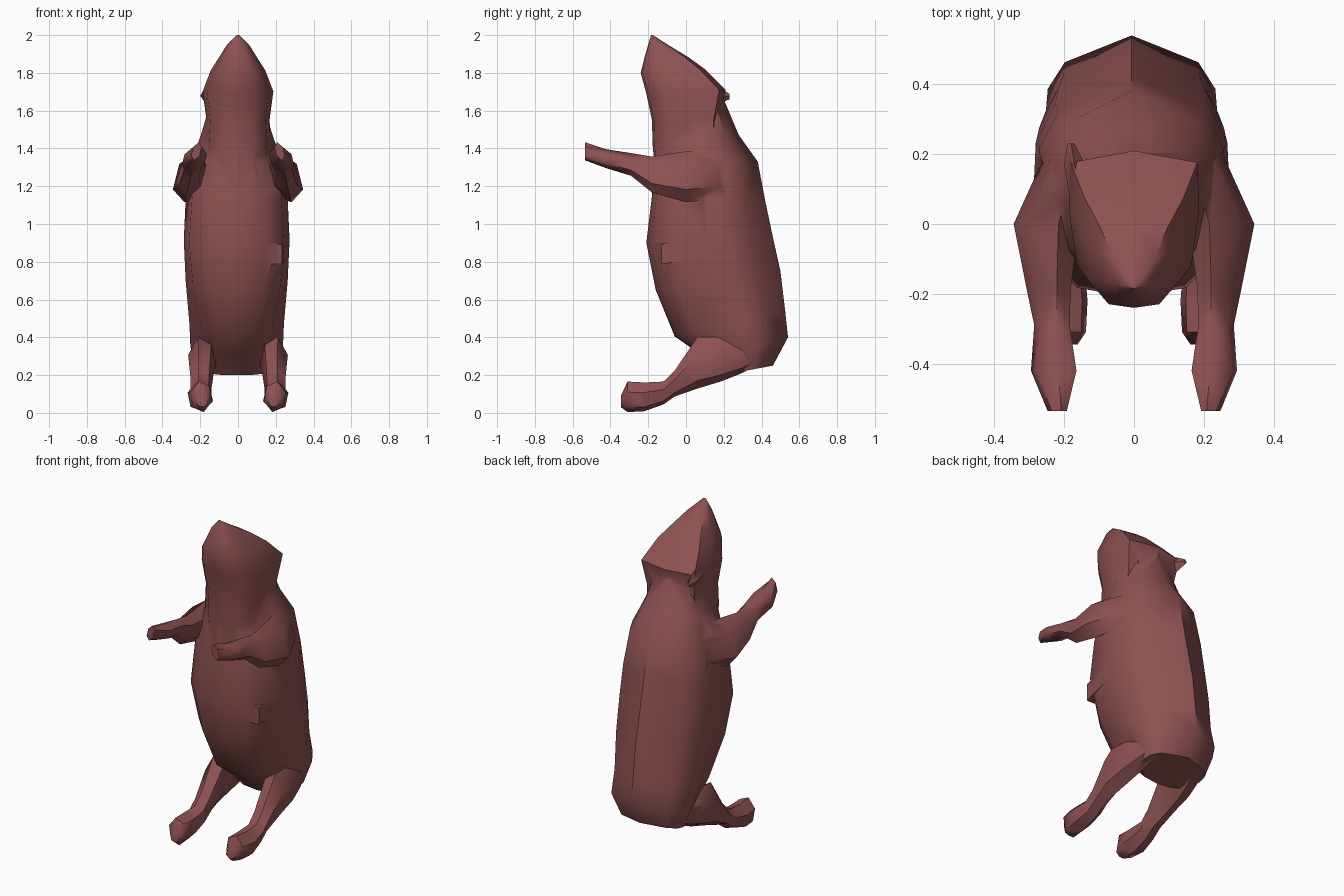
import bpy, bmesh, math

if "Cube" in bpy.data.objects:
    bpy.data.objects.remove(bpy.data.objects["Cube"])

fur = bpy.data.materials.new("reddish_brown_fur")
fur.diffuse_color = (0.27, 0.083, 0.083, 1)
fur.use_nodes = True
fur.node_tree.nodes["Principled BSDF"].inputs["Base Color"].default_value = fur.diffuse_color


def loft(name, rings):
    """Skin a list of equal-length point rings and cap both ends."""
    bm = bmesh.new()
    vr = [[bm.verts.new(p) for p in r] for r in rings]
    n = len(vr[0])
    for a, b in zip(vr, vr[1:]):
        for i in range(n):
            j = (i + 1) % n
            bm.faces.new((a[i], a[j], b[j], b[i]))
    bm.faces.new(vr[0])
    bm.faces.new(vr[-1])
    bmesh.ops.triangulate(bm, faces=bm.faces)
    bmesh.ops.recalc_face_normals(bm, faces=bm.faces)
    me = bpy.data.meshes.new(name)
    bm.to_mesh(me)
    bm.free()
    me.materials.append(fur)
    ob = bpy.data.objects.new(name, me)
    bpy.context.collection.objects.link(ob)
    return ob


def section(half, w, front, back, narrow=1.0, cx=0.0):
    """Mirrored cross-section; narrow scales the width of the front half."""
    full = half + [(-x, t) for x, t in reversed(half[1:-1])]
    return [(cx + x * w * (narrow if t < .4 else 1),
             front[0] + t * (back[0] - front[0]),
             front[1] + t * (back[1] - front[1])) for x, t in full]


def limb(name, side, stations, sides=6, turn=0.0, shear=0.0):
    """Tube along y; stations = (y, x, z, half width, half height)."""
    rings = []
    for y, x, z, rx, rz in stations:
        ring = []
        for k in range(sides):
            a = turn + k * math.tau / sides
            dz = rz * math.sin(a)
            ring.append((side * (x + rx * math.cos(a) - shear * dz), y, z + dz))
        rings.append(ring)
    return loft(name, rings)


# torso and neck: half width, front (y, z), back (y, z), front narrowing
trunk = [(0, 0), (.55, .04), (.9, .18), (1, .48), (.98, .66), (.78, .83), (0, 1)]
body_rings = [(.20, (.19, .20), (.46, .25), .85),
              (.245, (.09, .30), (.54, .40), .85),
              (.25, (-.06, .405), (.525, .54), .82),
              (.27, (-.16, .65), (.50, .75), .95),
              (.28, (-.21, .90), (.46, .93), 1),
              (.27, (-.18, 1.15), (.42, 1.12), .97),
              (.24, (-.17, 1.33), (.38, 1.33), .85),
              (.19, (-.15, 1.47), (.28, 1.47), .85),
              (.13, (-.10, 1.68), (.20, 1.66), .9)]
body = loft("body", [section(trunk, *r, cx=-.007) for r in body_rings])

# head with the snout pointing up
skull = [(0, 0), (.5, .03), (.88, .22), (1, .6), (.97, .92), (0, 1)]
head_rings = [(.16, (-.16, 1.24), (.15, 1.32)),
              (.175, (-.177, 1.42), (.17, 1.42)),
              (.167, (-.18, 1.55), (.175, 1.55)),
              (.187, (-.21, 1.69), (.21, 1.71)),
              (.145, (-.24, 1.80), (.10, 1.82)),
              (.10, (-.22, 1.88), (.01, 1.885)),
              (.06, (-.20, 1.95), (-.09, 1.945)),
              (.008, (-.185, 2.0), (-.175, 2.0))]
parts = [loft("head", [section(skull, *r) for r in head_rings])]

# small ear at the back corner of the head
parts.append(limb("left_ear", -1, [
    (.08, .155, 1.70, .03, .06),
    (.17, .17, 1.68, .03, .045),
    (.23, .18, 1.675, .01, .015)], sides=4))

for side, tag in ((1, "right"), (-1, "left")):
    # arm reaching forward, ending in a paw
    parts.append(limb(tag + "_arm", side, [
        (.28, .15, 1.26, .03, .07),
        (.18, .195, 1.265, .06, .13),
        (.00, .25, 1.25, .09, .135),
        (-.18, .245, 1.262, .06, .095),
        (-.29, .235, 1.315, .05, .06),
        (-.42, .23, 1.345, .068, .05),
        (-.535, .22, 1.385, .025, .048)], turn=math.pi / 6, shear=.25))
    # thigh, shin and foot sloping down and forward
    parts.append(limb(tag + "_leg", side, [
        (.40, .14, .33, .05, .06),
        (.30, .165, .30, .07, .09),
        (.19, .185, .285, .075, .12),
        (.06, .195, .265, .072, .14),
        (-.06, .195, .155, .058, .07),
        (-.12, .197, .105, .058, .062),
        (-.22, .20, .085, .07, .078),
        (-.31, .195, .085, .06, .083),
        (-.345, .19, .06, .03, .03)], turn=.3))

# small fold on the flank
parts.append(limb("flank_fold", 1, [
    (-.13, .205, .84, .04, .075),
    (.05, .225, .87, .04, .075),
    (.20, .225, .94, .02, .02)], sides=4, turn=math.pi / 4))

# weld every part into one continuous skin
bpy.context.view_layer.objects.active = body
body.select_set(True)
for part in parts:
    mod = body.modifiers.new("weld", 'BOOLEAN')
    mod.operation = 'UNION'
    mod.solver = 'EXACT'
    mod.object = part
    bpy.ops.object.modifier_apply(modifier=mod.name)
    bpy.data.objects.remove(part)
bpy.ops.object.shade_smooth_by_angle(angle=math.radians(50))
